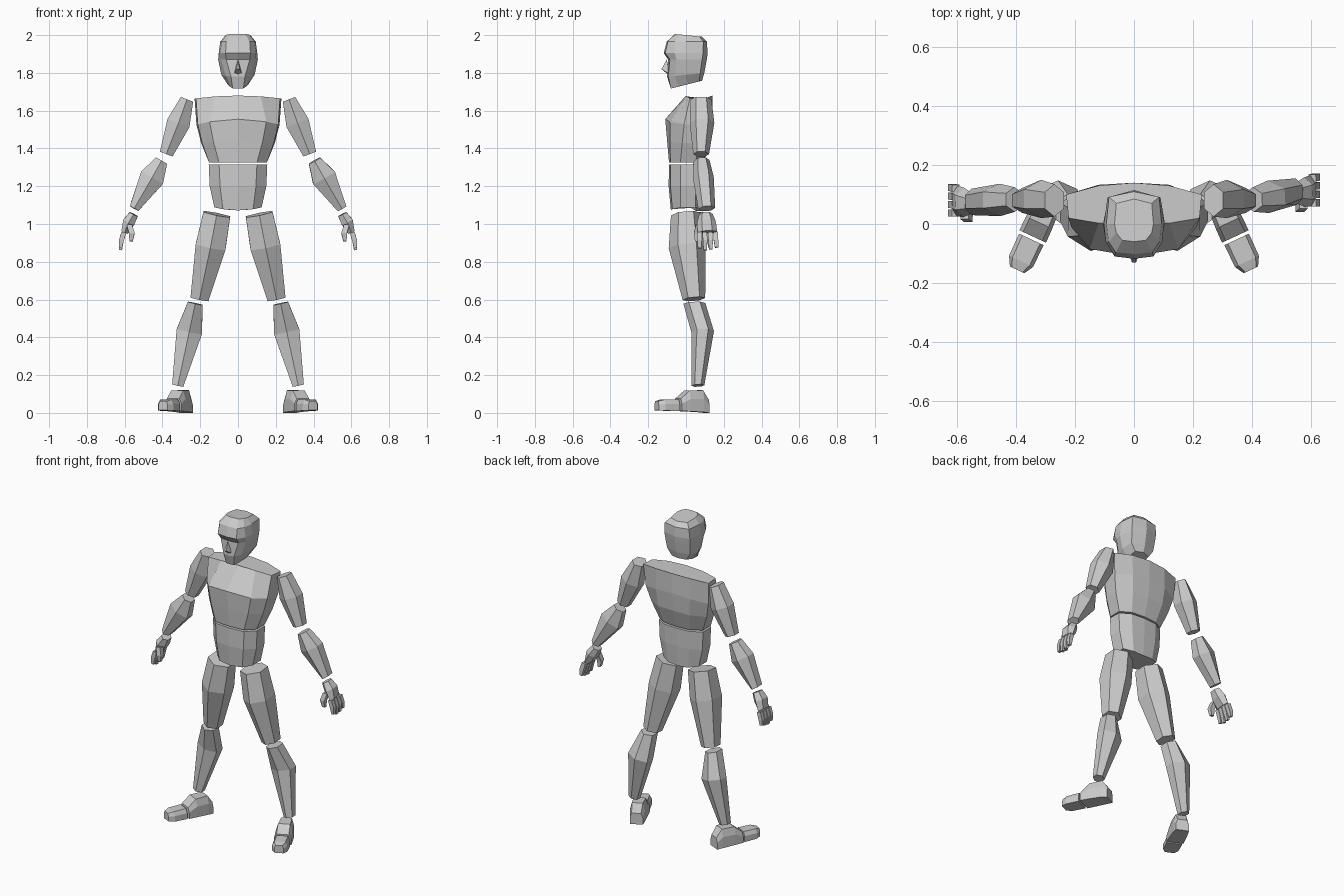
import bpy, bmesh
from math import sin, cos, radians
from mathutils import Vector

if "Cube" in bpy.data.objects:
    bpy.data.objects.remove(bpy.data.objects["Cube"])

# Single flat grey
grey = bpy.data.materials.new("light_grey")
grey.use_nodes = True
grey.diffuse_color = (0.6, 0.6, 0.6, 1)
grey.node_tree.nodes["Principled BSDF"].inputs["Base Color"].default_value = (0.6, 0.6, 0.6, 1)


def finish(name, bm):
    bmesh.ops.recalc_face_normals(bm, faces=bm.faces)
    mesh = bpy.data.meshes.new(name)
    bm.to_mesh(mesh)
    bm.free()
    mesh.materials.append(grey)
    ob = bpy.data.objects.new(name, mesh)
    bpy.context.collection.objects.link(ob)
    return ob


def loft(name, rings):
    """Skin a stack of closed rings and cap both ends."""
    bm = bmesh.new()
    loops = [[bm.verts.new(p) for p in ring] for ring in rings]
    n = len(loops[0])
    for lo, hi in zip(loops, loops[1:]):
        for i in range(n):
            j = (i + 1) % n
            bm.faces.new((lo[i], lo[j], hi[j], hi[i]))
    bm.faces.new(loops[0])
    bm.faces.new(loops[-1])
    return finish(name, bm)


def body(name, levels):
    """Mirrored loft; level = (z, tilt along y, droop along x, half outline front to back)."""
    rings = []
    for z, tilt, droop, half in levels:
        pts = half + [(-x, y) for x, y in half[-2:0:-1]]
        rings.append([(x, y, z + tilt * y - droop * x * x) for x, y in pts])
    return loft(name, rings)


HEX = [(0, -1), (1, -.5), (1, .5), (0, 1), (-1, .5), (-1, -.5)]
BOX = [(-1, -1), (1, -1), (1, 1), (-1, 1)]


def limb(name, side, stations, section=HEX):
    """Tapered prism; station = (x, y, z, half width, half depth)."""
    centres = [Vector((side * s[0], s[1], s[2])) for s in stations]
    axis = (centres[-1] - centres[0]).normalized()
    u = Vector((0, 1, 0)).cross(axis).normalized()
    v = axis.cross(u)
    return loft(name, [[c + u * p * s[3] + v * q * s[4] for p, q in section]
                       for c, s in zip(centres, stations)])


def foot_part(name, side, sections):
    """Loft along a turned-out foot; section = (y, half width, bottom, top)."""
    a = radians(25)
    rings = []
    for y, w, b, t in sections:
        m = b + .6 * (t - b)
        prof = [(-w, b), (w, b), (w, m), (.72 * w, t), (-.72 * w, t), (-w, m)]
        rings.append([(side * (.345 + x * cos(a) - y * sin(a)),
                       -.045 + x * sin(a) + y * cos(a), z) for x, z in prof])
    return loft(name, rings)


# Head with brow ridge and eye recess
body("head", [
    (1.737, .25, 0, [(0, -.08), (.028, -.08), (.042, -.04), (.055, .01), (.05, .07), (0, .085)]),
    (1.79, .1, 0, [(0, -.1), (.037, -.094), (.065, -.06), (.088, 0), (.08, .075), (0, .097)]),
    (1.87, 0, 0, [(0, -.094), (.062, -.085), (.09, -.05), (.105, 0), (.088, .085), (0, .11)]),
    (1.905, 0, 0, [(0, -.118), (.066, -.11), (.096, -.06), (.102, 0), (.09, .09), (0, .115)]),
    (1.965, 0, 0, [(0, -.102), (.062, -.096), (.086, -.06), (.094, 0), (.085, .092), (0, .11)]),
    (2.0, -.1, 0, [(0, -.06), (.04, -.055), (.06, -.03), (.066, 0), (.06, .07), (0, .085)]),
])

# Nose wedge
bm = bmesh.new()
for p in [(0, -.102, 1.87), (.022, -.088, 1.795), (-.022, -.088, 1.795),
          (.007, -.13, 1.82), (-.007, -.13, 1.82), (0, -.08, 1.78)]:
    bm.verts.new(p)
bmesh.ops.convex_hull(bm, input=bm.verts)
finish("nose", bm)

# Torso
body("chest", [
    (1.325, 0, 0, [(0, -.09), (.1, -.082), (.153, -.03), (.153, .05), (.09, .088), (0, .095)]),
    (1.44, 0, .3, [(0, -.1), (.13, -.085), (.19, -.02), (.195, .07), (.11, .122), (0, .13)]),
    (1.555, 0, .6, [(0, -.11), (.15, -.085), (.213, -.01), (.22, .09), (.12, .133), (0, .14)]),
    (1.68, 0, .3, [(0, 0), (.12, .003), (.222, .02), (.23, .1), (.12, .13), (0, .14)]),
])
body("abdomen", [
    (1.072, 0, -1, [(0, -.08), (.08, -.072), (.125, -.03), (.125, .05), (.07, .08), (0, .085)]),
    (1.2, 0, 0, [(0, -.092), (.095, -.082), (.15, -.03), (.15, .05), (.085, .088), (0, .092)]),
    (1.315, 0, 0, [(0, -.09), (.1, -.082), (.155, -.03), (.155, .05), (.09, .088), (0, .095)]),
])

# Limbs; the right forearm and hand swing slightly forward
for side, label, dy in ((1, "left", 0), (-1, "right", -.035)):
    limb(label + "_upper_arm", side, [(.27, .08, 1.66, .035, .055),
         (.315, .085, 1.535, .062, .065), (.38, .08, 1.37, .036, .042)])
    limb(label + "_forearm", side, [(.405, .083, 1.335, .034, .042),
         (.455, .092 + dy * .3, 1.245, .066, .055), (.55, .11 + dy, 1.082, .026, .045)])
    limb(label + "_palm", side, [(.552, .105 + dy, 1.052, .024, .036),
         (.578, .108 + dy, 1.01, .032, .05), (.6, .113 + dy, .957, .018, .052)])
    for i, tip in enumerate((.872, .862, .866, .876)):
        y = .072 + .028 * i + dy
        limb(f"{label}_finger_{i + 1}", side, [(.604, y, .956, .013, .012),
             (.618, y + .001 * i, .912, .013, .012), (.622, y + .002 * i, tip, .008, .009)], BOX)
    limb(label + "_thumb", side, [(.575, .068 + dy, .995, .014, .016),
         (.562, .056 + dy, .95, .015, .015), (.566, .058 + dy, .908, .009, .01)], BOX)
    limb(label + "_thigh", side, [(.112, 0, 1.052, .072, .08),
         (.145, .006, .88, .08, .098), (.204, .042, .603, .048, .06)])
    limb(label + "_shin", side, [(.226, .044, .58, .04, .058),
         (.258, .088, .43, .068, .06), (.319, .063, .145, .03, .034)])
    foot_part(label + "_foot", side, [(.003, .05, .01, .075), (.055, .049, .008, .118),
              (.135, .044, .004, .12), (.17, .038, 0, .07)])
    foot_part(label + "_toes", side, [(-.008, .046, .01, .072), (-.09, .045, .012, .07),
              (-.122, .027, .014, .062)])
